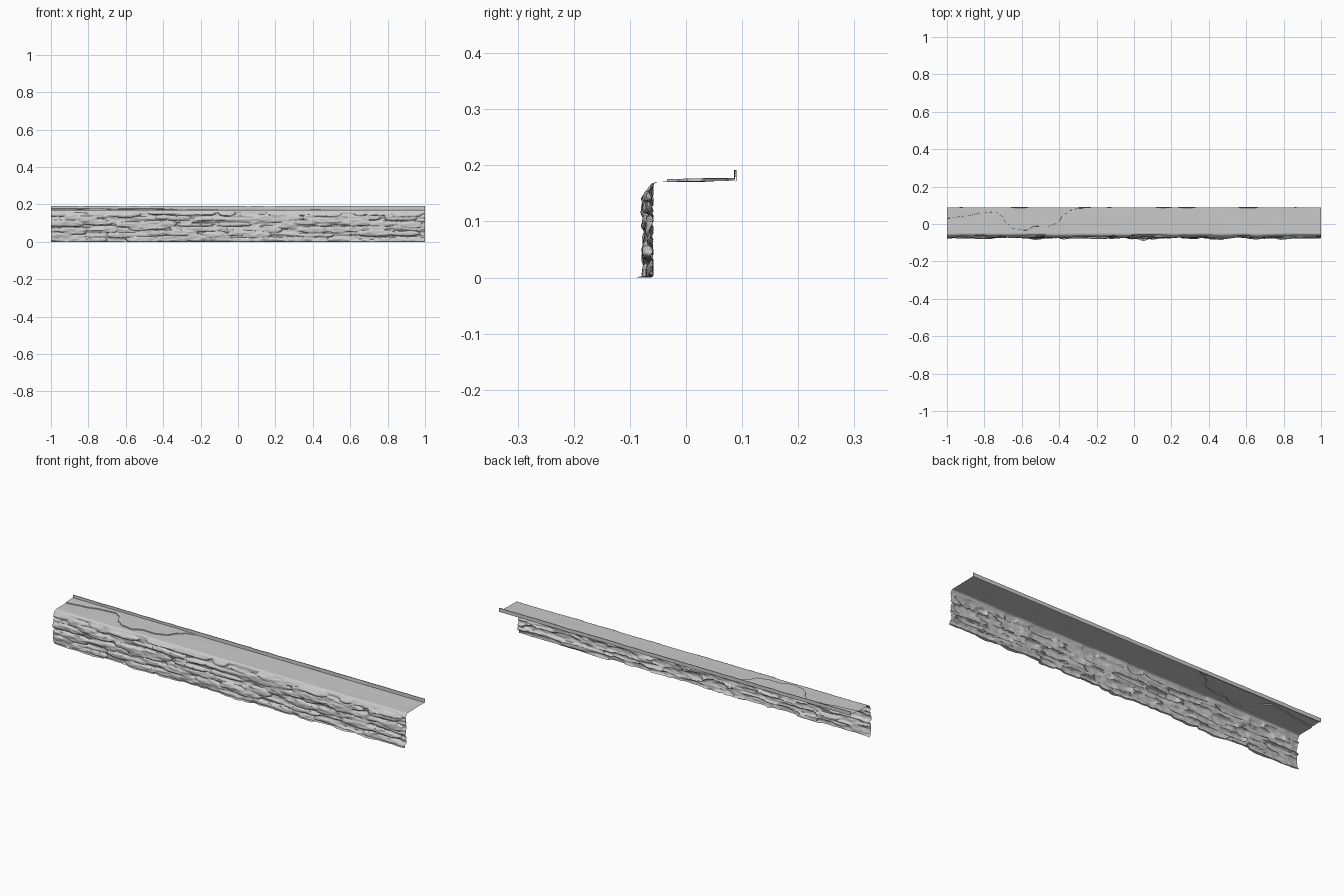
import bpy, math, random
from mathutils import Vector, noise

if "Cube" in bpy.data.objects:
    bpy.data.objects.remove(bpy.data.objects["Cube"])

random.seed(4)
NX = 440
XS = [-1 + 2 * i / NX for i in range(NX + 1)]


def sheet(name, rows_at, angle=35):
    """Open surface made of one cross-section per x station."""
    verts, n = [], 0
    for x in XS:
        section = rows_at(x)
        n = len(section)
        verts += [(x, y, z) for y, z in section]
    faces = [(i * n + j, (i + 1) * n + j, (i + 1) * n + j + 1, i * n + j + 1)
             for i in range(NX) for j in range(n - 1)]
    me = bpy.data.meshes.new(name)
    me.from_pydata(verts, [], faces)
    ob = bpy.data.objects.new(name, me)
    bpy.context.collection.objects.link(ob)
    bpy.ops.object.select_all(action='DESELECT')
    ob.select_set(True)
    bpy.context.view_layer.objects.active = ob
    bpy.ops.object.shade_smooth_by_angle(angle=math.radians(angle))
    return ob


def wave(x, y, seed, amp):
    return amp * noise.noise(Vector((x, y, seed)))


# Rounded, horizontally stretched stones bulging out of the wall
stones = []
for row in range(6):
    x = -1.0
    while x < 1.05:
        w = random.uniform(0.035, 0.10)
        if random.random() < 0.8:
            stones.append((x, 0.016 + row * 0.027 + random.uniform(-0.008, 0.008),
                           w, random.uniform(0.010, 0.021), random.uniform(0.009, 0.018)))
        x += w * random.uniform(1.2, 2.0)


def wall_rows(x):
    near = [s for s in stones if abs(x - s[0]) < s[2] * 1.2]
    rows = []
    for j in range(57):
        z = 0.164 * j / 56
        strata = noise.noise(Vector((x * 5, z * 55, 2.0)))
        depth = 0.005 + 0.007 * max(-0.6, min(0.8, strata * 2.2))
        warp = wave(x * 22, z * 70, 5.0, 0.45)
        for cx, cz, w, h, d in near:
            r = ((abs(x - cx) / w) ** 2.6 + (abs(z - cz) / h) ** 2.6) + warp
            if r < 1:
                depth = max(depth, 0.003 + d * (1 - max(r, 0)) ** 0.3)
        depth += wave(x * 30, z * 90, 9.0, 0.003)
        depth = min(max(depth, 0), 0.024)
        # blend into the top edge
        if z > 0.145:
            depth *= 1 - 0.7 * (z - 0.145) / 0.019
        rows.append((-0.058 - depth, z))
    # skirt flaring out at the ground
    foot = max(rows[1][0] - 0.004 - abs(wave(x * 7, 0, 3.0, 0.022)), -0.0915)
    rows[0] = (foot, 0.0)
    # rounded shoulder joining the ledge
    y0 = rows[-1][0]
    for t in (0.35, 0.7, 1.0):
        a = t * math.pi / 2
        rows.append((y0 + (-0.048 - y0) * (1 - math.cos(a)), 0.164 + 0.0065 * math.sin(a)))
    return rows


sheet("rock_wall", wall_rows, 40)

# Outline of the slightly raised patch on the ledge
OUTLINE = [(-1, .03), (-.9, .042), (-.82, .058), (-.74, .064), (-.71, .045), (-.68, 0),
           (-.64, -.026), (-.58, -.034), (-.53, -.012), (-.47, -.014), (-.41, .002),
           (-.375, .05), (-.34, .073), (-.29, .084), (1.01, .084)]


def outline_y(x):
    for (x0, y0), (x1, y1) in zip(OUTLINE, OUTLINE[1:]):
        if x <= x1:
            t = (x - x0) / (x1 - x0)
            return y0 + (y1 - y0) * t * t * (3 - 2 * t)
    return OUTLINE[-1][1]


def ledge_rows(x):
    yc = outline_y(x)
    lift = 0.0045 * max(0, min(1, (-0.26 - x) / 0.15))

    def height(y):
        t = (y + 0.048) / 0.135
        return 0.1705 + 0.0025 * t + wave(x * 6, y * 12, 7.0, 0.0018) * 4 * t * (1 - t)

    ys = [-0.048 + (yc + 0.048) * k / 10 for k in range(11)]
    rows = [(y, height(y)) for y in ys]
    for k in range(6):
        y = yc + 0.0006 + (0.0862 - yc - 0.0006) * k / 5
        rows.append((y, height(y) + lift))
    return rows


sheet("ledge_top", ledge_rows)


# Thin upturned lip along the back edge
def lip_rows(x):
    dy = wave(x * 9, 0, 11.0, 0.0018)
    dz = abs(wave(x * 9, 0, 13.0, 0.003))
    top = 0.1915 - dz
    return [(0.0862, 0.173), (0.0865 + dy, 0.179), (0.0865 + dy, top),
            (0.0895 + dy * 0.5, top), (0.0895 + dy * 0.5, 0.172), (0.0862, 0.171)]


sheet("back_lip", lip_rows)
